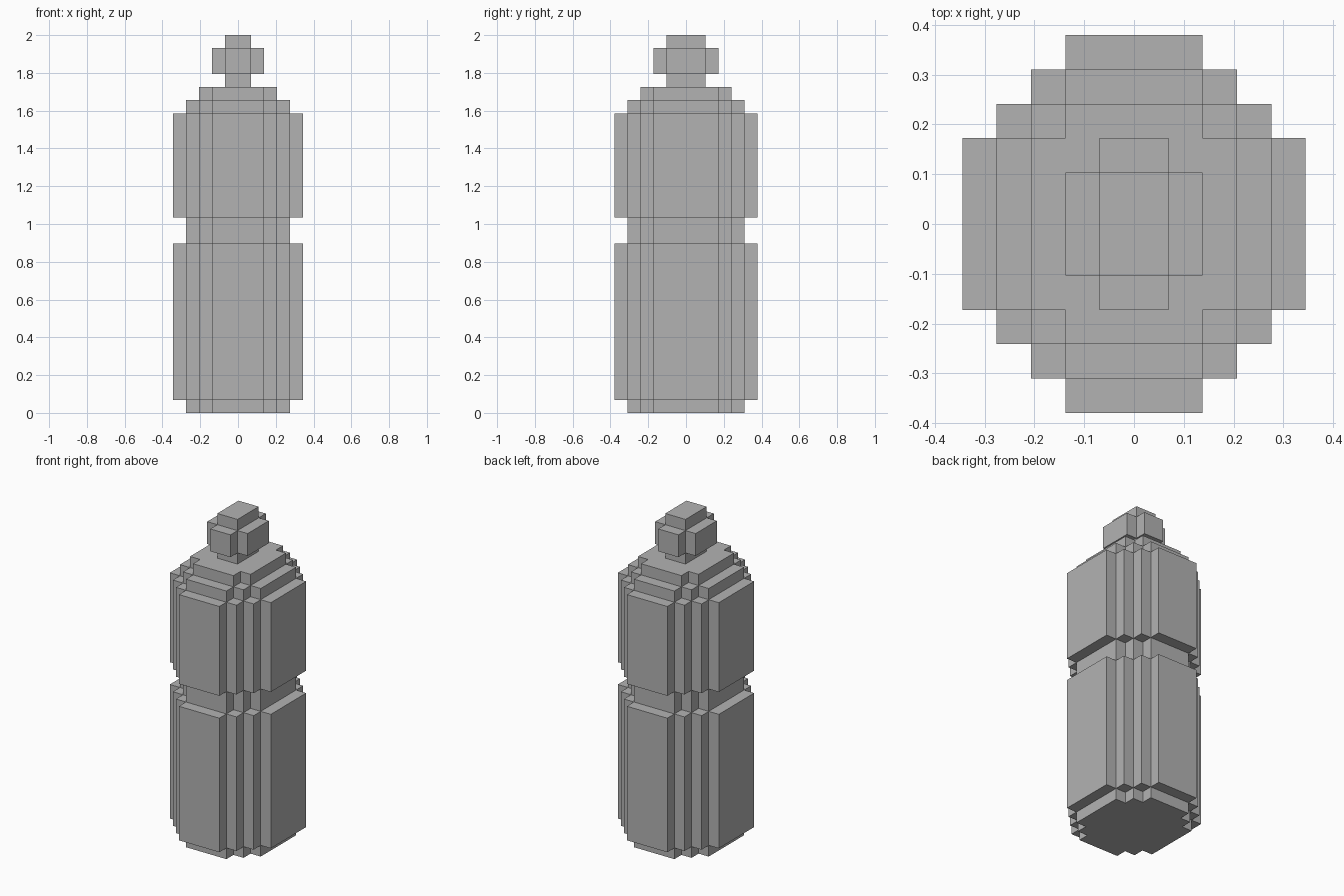
import bpy
import bmesh

cube = bpy.data.objects.get("Cube")
if cube:
    bpy.data.objects.remove(cube, do_unlink=True)

U = 2 / 29  # edge length of one block

grey = bpy.data.materials.new("plain_grey")
grey.use_nodes = True
COLOUR = (0.45, 0.45, 0.45, 1)
grey.diffuse_color = COLOUR
grey.node_tree.nodes["Principled BSDF"].inputs["Base Color"].default_value = COLOUR


def stepped_outline(steps):
    """Closed outline from (half x, half y) steps, widest x first."""
    quarter = []
    for i, (x, y) in enumerate(steps):
        quarter.append((x, y))
        if i + 1 < len(steps):
            quarter.append((steps[i + 1][0], y))
    back = quarter[::-1]
    return (quarter + [(-x, y) for x, y in back]
            + [(-x, -y) for x, y in quarter] + [(x, -y) for x, y in back])


def tier(name, steps, bottom, top):
    """Extrude a stepped outline between two block heights."""
    bm = bmesh.new()
    verts = [bm.verts.new((x * U, y * U, bottom * U)) for x, y in stepped_outline(steps)]
    base = bm.faces.new(verts)
    new = bmesh.ops.extrude_face_region(bm, geom=[base], use_keep_orig=True)["geom"]
    lifted = [v for v in new if isinstance(v, bmesh.types.BMVert)]
    bmesh.ops.translate(bm, verts=lifted, vec=(0, 0, (top - bottom) * U))
    bmesh.ops.recalc_face_normals(bm, faces=bm.faces)
    mesh = bpy.data.meshes.new(name)
    bm.to_mesh(mesh)
    bm.free()
    mesh.materials.append(grey)
    bpy.context.collection.objects.link(bpy.data.objects.new(name, mesh))


def round_steps(half_x):
    """Diagonal staircase approximating a round section."""
    return [(half_x - i, 2.5 + i) for i in range(half_x - 1)]


# Bottle body, from the foot to the shoulders
tier("base", round_steps(4), 0, 1)
tier("lower_body", round_steps(5), 1, 13)
tier("waist", round_steps(4), 13, 15)
tier("upper_body", round_steps(5), 15, 23)
tier("lower_shoulder", round_steps(4), 23, 24)
tier("upper_shoulder", round_steps(3), 24, 25)

# Neck and cross-shaped cap
tier("neck", [(1, 1.5)], 25, 26)
tier("cap", [(2, 1.5), (1, 2.5)], 26, 28)
tier("cap_top", [(1, 1.5)], 28, 29)
